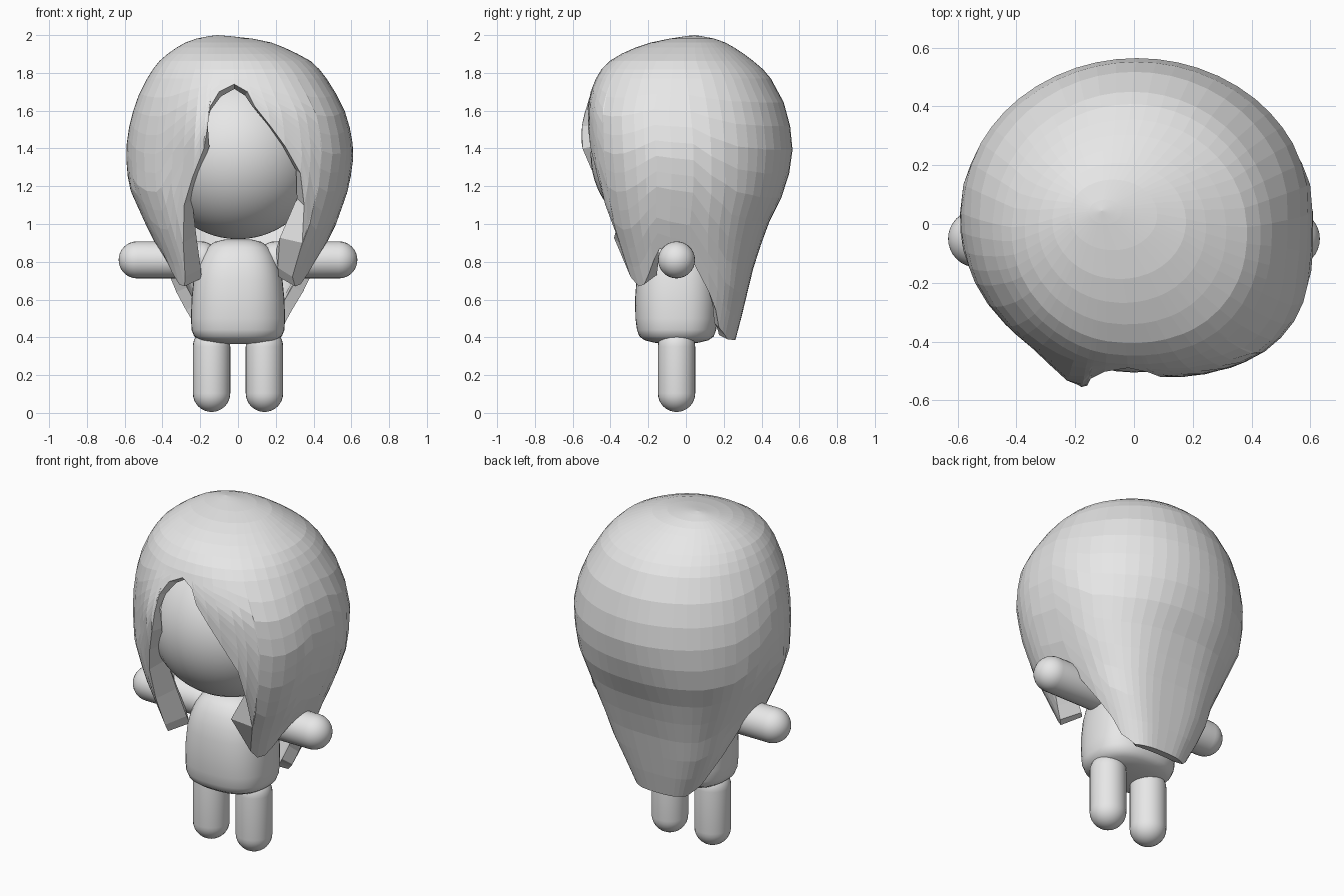
import bpy, bmesh, math
from mathutils import Matrix, Vector

if "Cube" in bpy.data.objects:
    bpy.data.objects.remove(bpy.data.objects["Cube"])

grey = bpy.data.materials.new("light grey")
grey.diffuse_color = (0.8, 0.8, 0.8, 1)
grey.use_nodes = True
grey.node_tree.nodes["Principled BSDF"].inputs["Base Color"].default_value = grey.diffuse_color


def finish(bm, name, smooth=True):
    bmesh.ops.recalc_face_normals(bm, faces=bm.faces)
    mesh = bpy.data.meshes.new(name)
    bm.to_mesh(mesh)
    bm.free()
    mesh.materials.append(grey)
    for p in mesh.polygons:
        p.use_smooth = smooth
    ob = bpy.data.objects.new(name, mesh)
    bpy.context.collection.objects.link(ob)
    return ob


def power(v, p):
    return math.copysign(abs(v) ** p, v)


def bridge(bm, rings):
    n = len(rings[0])
    for a, b in zip(rings, rings[1:]):
        for i in range(n):
            j = (i + 1) % n
            bm.faces.new((a[i], a[j], b[j], b[i]))


def lookup(table, v):
    """Linear interpolation in a table sorted by its first column."""
    if v <= table[0][0]:
        return table[0][1:]
    for a, b in zip(table, table[1:]):
        if v <= b[0]:
            f = (v - a[0]) / (b[0] - a[0])
            return [p + (q - p) * f for p, q in zip(a[1:], b[1:])]
    return table[-1][1:]


def capsule(name, start, end, r, seg=28, cap=8):
    start, end = Vector(start), Vector(end)
    length = (end - start).length
    turn = (end - start).to_track_quat('Z', 'Y').to_matrix().to_4x4()
    move = Matrix.Translation(start) @ turn
    prof = [(r * math.sin(k * math.pi / 2 / cap), r - r * math.cos(k * math.pi / 2 / cap))
            for k in range(1, cap + 1)]
    prof += [(x, length - z) for x, z in reversed(prof)]
    bm = bmesh.new()
    rings = [[bm.verts.new(move @ Vector((x * math.cos(2 * math.pi * i / seg),
                                          x * math.sin(2 * math.pi * i / seg), z)))
              for i in range(seg)] for x, z in prof]
    bridge(bm, rings)
    for ring, z in ((rings[0], 0), (rings[-1], length)):
        tip = bm.verts.new(move @ Vector((0, 0, z)))
        for i in range(seg):
            bm.faces.new((ring[i], ring[(i + 1) % seg], tip))
    return finish(bm, name)


# Head
bm = bmesh.new()
bmesh.ops.create_uvsphere(bm, u_segments=48, v_segments=32, radius=0.445)
bmesh.ops.translate(bm, verts=bm.verts, vec=(0, -0.06, 1.365))
finish(bm, "head")

# Torso: stacked rounded rings (height, half width, half depth)
torso = [(0.365, 0.06, 0.05), (0.372, 0.14, 0.12), (0.385, 0.2, 0.17), (0.405, 0.232, 0.197),
         (0.44, 0.246, 0.21), (0.5, 0.249, 0.218), (0.6, 0.246, 0.22), (0.7, 0.236, 0.213),
         (0.77, 0.22, 0.2), (0.83, 0.195, 0.178), (0.875, 0.165, 0.15), (0.905, 0.125, 0.115),
         (0.918, 0.07, 0.06)]
bm = bmesh.new()
rings = []
for z, hx, hy in torso:
    rings.append([bm.verts.new((hx * power(math.cos(a), 0.8), -0.05 + hy * power(math.sin(a), 0.8), z))
                  for a in (2 * math.pi * i / 40 for i in range(40))])
bridge(bm, rings)
bm.faces.new(rings[0])
bm.faces.new(rings[-1])
finish(bm, "torso")

# Arms and legs
for side, s in (("left", -1), ("right", 1)):
    capsule(side + "_arm", (s * 0.1, -0.05, 0.81), (s * 0.632, -0.05, 0.81), 0.098)
    capsule(side + "_leg", (s * 0.14, -0.05, 0.005), (s * 0.14, -0.05, 0.45), 0.099)

# Hair outline by height: left x, right x, front y, back y
outline = [(0.38, -0.2, 0.22, -0.24, 0.26), (0.55, -0.29, 0.3, -0.28, 0.305),
           (0.68, -0.35, 0.37, -0.33, 0.335), (0.8, -0.39, 0.42, -0.38, 0.365),
           (1.0, -0.49, 0.52, -0.45, 0.435), (1.2, -0.58, 0.59, -0.5, 0.535),
           (1.38, -0.595, 0.615, -0.52, 0.565), (1.5, -0.58, 0.595, -0.525, 0.555),
           (1.6, -0.555, 0.565, -0.525, 0.535), (1.7, -0.52, 0.515, -0.505, 0.495),
           (1.8, -0.465, 0.45, -0.465, 0.43), (1.86, -0.42, 0.39, -0.41, 0.36),
           (1.92, -0.35, 0.28, -0.31, 0.28), (1.96, -0.28, 0.18, -0.19, 0.21),
           (1.985, -0.21, 0.06, -0.07, 0.14), (2.0, -0.12, -0.1, 0.04, 0.05)]


def squareness(deg, z):
    """Corner exponent of the hair's cross-section; 1 is an ellipse."""
    low = min(1.0, max(0.65, 0.65 + (z - 0.7) * 0.55))
    if 0 < deg < 90:
        return min(low, 0.7 + max(0, z - 1.6) * 0.75)
    return low


def edge_angle(x, z):
    xl, xr = lookup(outline, z)[:2]
    mid, half = (xl + xr) / 2, (xr - xl) / 2
    s = (x - mid) / half
    return math.degrees(math.asin(power(s, 1 / squareness(math.copysign(45, s), z))))


# Hair hem: face opening as (x, height), the rest as (degrees from the front, height)
opening = [(-0.28, 0.72), (-0.29, 0.9), (-0.285, 1.1), (-0.24, 1.25), (-0.18, 1.4),
           (-0.16, 1.52), (-0.18, 1.62), (-0.1, 1.7), (-0.02, 1.74), (0.05, 1.7),
           (0.09, 1.62), (0.17, 1.52), (0.25, 1.41), (0.33, 1.27), (0.35, 1.1),
           (0.34, 0.9), (0.285, 0.72)]
side_hem = [(48, 0.67), (57, 0.68), (66, 0.74), (78, 0.87), (92, 0.82),
            (102, 0.64), (118, 0.45), (138, 0.39), (160, 0.385)]
hem = [(-180, 0.385)] + [(-a, z) for a, z in reversed(side_hem)]
for x, z in opening:
    hem.append((max(edge_angle(x, z), hem[-1][0] + 0.8), z))
hem += side_hem + [(180, 0.385)]

angles = []
for (a, _), (b, _) in zip(hem, hem[1:]):
    n = max(1, round((b - a) / 7))
    angles += [a + (b - a) * k / n for k in range(n)]


def hair_point(deg, z):
    xl, xr, yf, yb = lookup(outline, z)
    p = squareness(deg, z)
    a = math.radians(deg)
    x = (xl + xr) / 2 + (xr - xl) / 2 * power(math.sin(a), p)
    y = (yf + yb) / 2 - (yb - yf) / 2 * power(math.cos(a), p)
    # swept lock standing proud beside the parting
    y -= 0.06 * math.exp(-((deg + 20) / 11) ** 2 - ((z - 1.45) / 0.2) ** 2)
    return x, y, z


# Hair: an even cap above the opening, then rows running down to the hem
bm = bmesh.new()
cap_rows, fall_rows, cap_z = 8, 11, 1.77
rings = [[bm.verts.new(hair_point(d, 2 - (2 - cap_z) * (r / cap_rows) ** 1.8)) for d in angles]
         for r in range(1, cap_rows + 1)]
rings += [[bm.verts.new(hair_point(d, cap_z - (cap_z - lookup(hem, d)[0]) * r / fall_rows))
           for d in angles] for r in range(1, fall_rows + 1)]
bridge(bm, rings)
crown = bm.verts.new((-0.11, 0.045, 2.0))
for i in range(len(angles)):
    bm.faces.new((rings[0][i], rings[0][(i + 1) % len(angles)], crown))
hair = finish(bm, "hair", smooth=False)

# Front locks are thicker than the rest of the hair
weight = hair.vertex_groups.new(name="thick locks")
for v in hair.data.vertices:
    low = min(1, max(0, (1.35 - v.co.z) / 0.3))
    front = min(1, max(0, (-0.08 - v.co.y) / 0.12))
    weight.add([v.index], 0.5 + 0.5 * low * front, 'REPLACE')
thick = hair.modifiers.new("thickness", 'SOLIDIFY')
thick.thickness = 0.125
thick.offset = -1
thick.vertex_group = weight.name
